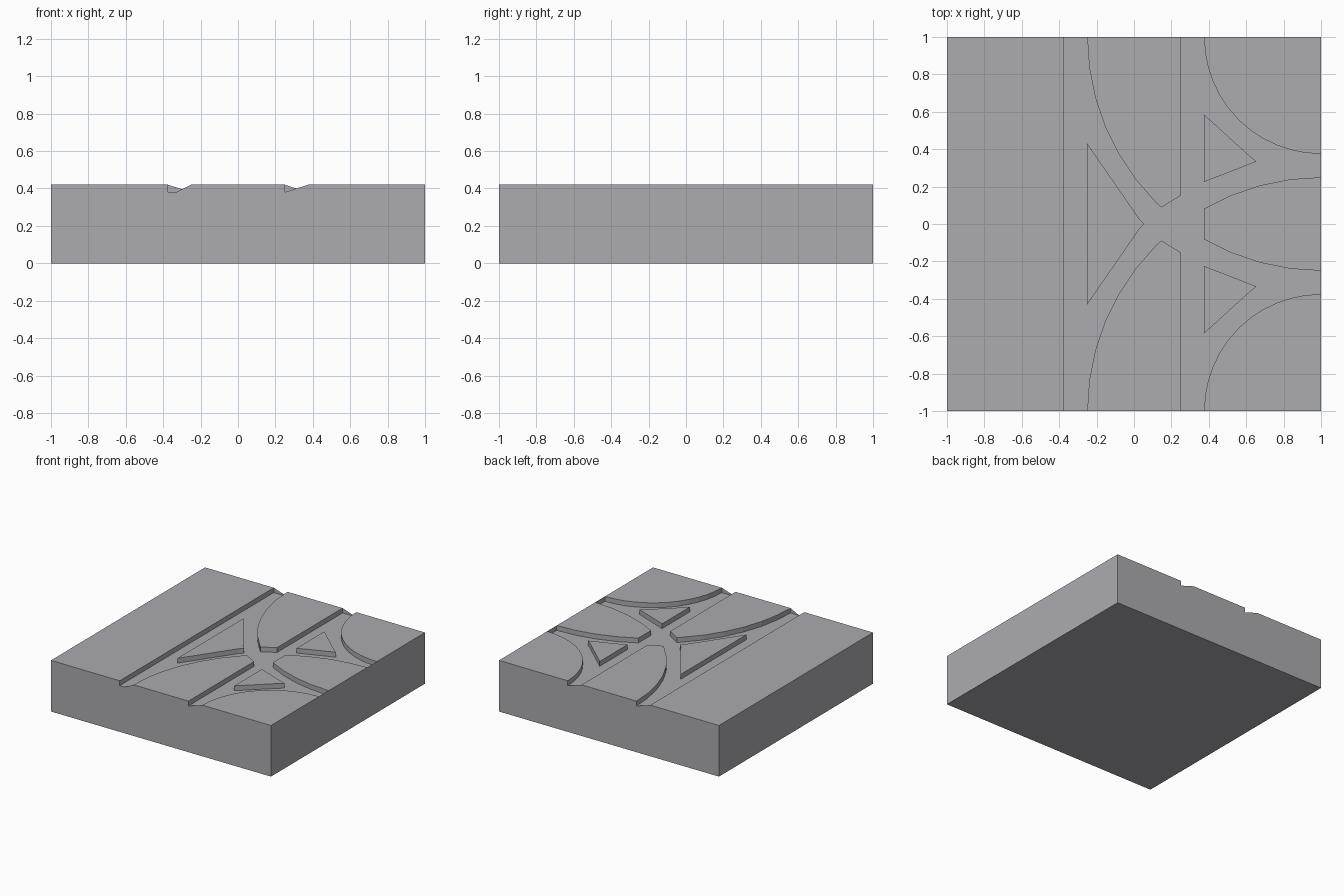
import bpy, bmesh
from math import sin, cos, radians, acos, asin, degrees

if "Cube" in bpy.data.objects:
    bpy.data.objects.remove(bpy.data.objects["Cube"])

TOP, FLOOR = 0.42, 0.38


def arc(r, a0, a1):
    """Points on a circle about the corner (1, 1), angle measured from -x towards -y,
    with vertices on 7.5 degree steps."""
    angles = [a0] + [k * 7.5 for k in range(13) if a0 + 1 < k * 7.5 < a1 - 1] + [a1]
    return [(1 - r * cos(radians(a)), 1 - r * sin(radians(a))) for a in angles]


def flip(pts):
    return [(x, -y) for x, y in reversed(pts)]


def prisms(name, outlines, z0, z1):
    bm = bmesh.new()
    for pts in outlines:
        lo = [bm.verts.new((x, y, z0)) for x, y in pts]
        hi = [bm.verts.new((x, y, z1)) for x, y in pts]
        bm.faces.new(lo)
        bm.faces.new(hi)
        for i in range(len(pts)):
            j = (i + 1) % len(pts)
            bm.faces.new((lo[i], lo[j], hi[j], hi[i]))
    bmesh.ops.recalc_face_normals(bm, faces=bm.faces)
    me = bpy.data.meshes.new(name)
    bm.to_mesh(me)
    bm.free()
    ob = bpy.data.objects.new(name, me)
    bpy.context.collection.objects.link(ob)
    return ob


# Dark, slightly blue stone grey
grey = bpy.data.materials.new("road_grey")
grey.diffuse_color = (0.41, 0.41, 0.44, 1)
grey.use_nodes = True
grey.node_tree.nodes["Principled BSDF"].inputs["Base Color"].default_value = grey.diffuse_color

# Raised islands left standing between the straight and curved grooves
strip = [(-1, -1), (-0.375, -1), (-0.375, 1), (-1, 1)]
left_triangle = [(-0.25, 0.43), (-0.25, -0.43), (0.028, -0.028),
                 (0.056, 0), (0.028, 0.028)]
middle = arc(1.25, 0, degrees(asin(0.912 / 1.25))) + [(0.25, 0.152), (0.25, 1)]
corner = arc(0.625, 0, 90) + [(1, 1)]
right_triangle = [(0.375, 0.585), (0.375, 0.225), (0.62, 0.32),
                  (0.655, 0.334), (0.62, 0.362)]
# wedge between the two curves, bounded by circles about the opposite corners
start = degrees(acos(0.625 / 1.25))
lower = arc(1.25, start, 90)
wedge = lower + flip(lower)

outlines = [strip, left_triangle, wedge]
for shape in (middle, corner, right_triangle):
    outlines += [shape, flip(shape)]
islands = prisms("raised_islands", outlines, 0.2, TOP)

# Slab up to the groove floor, joined with the islands
slab = prisms("track_tile", [[(-1, -1), (1, -1), (1, 1), (-1, 1)]], 0, FLOOR)
mod = slab.modifiers.new("join_islands", 'BOOLEAN')
mod.operation = 'UNION'
mod.solver = 'EXACT'
mod.object = islands
bpy.context.view_layer.objects.active = slab
bpy.ops.object.modifier_apply(modifier=mod.name)
bpy.data.objects.remove(islands)
slab.data.materials.clear()
slab.data.materials.append(grey)

# Flat end skins: diagonal at front and back, full height on the right side
bm = bmesh.new()
skins = [
    [(0.25, -1, FLOOR), (0.375, -1, FLOOR), (0.375, -1, TOP)],
    [(-0.33, -1, FLOOR), (-0.25, -1, FLOOR), (-0.25, -1, TOP)],
    [(0.25, 1, TOP), (0.375, 1, FLOOR), (0.25, 1, FLOOR)],
    [(-0.375, 1, TOP), (-0.25, 1, FLOOR), (-0.375, 1, FLOOR)],
]
for y in (-0.375, 0.25):
    skins.append([(1, y, FLOOR), (1, y + 0.125, FLOOR), (1, y + 0.125, TOP), (1, y, TOP)])
for pts in skins:
    bm.faces.new([bm.verts.new(p) for p in pts])
me = bpy.data.meshes.new("groove_end_skins")
bm.to_mesh(me)
bm.free()
me.materials.append(grey)
bpy.context.collection.objects.link(bpy.data.objects.new("groove_end_skins", me))
